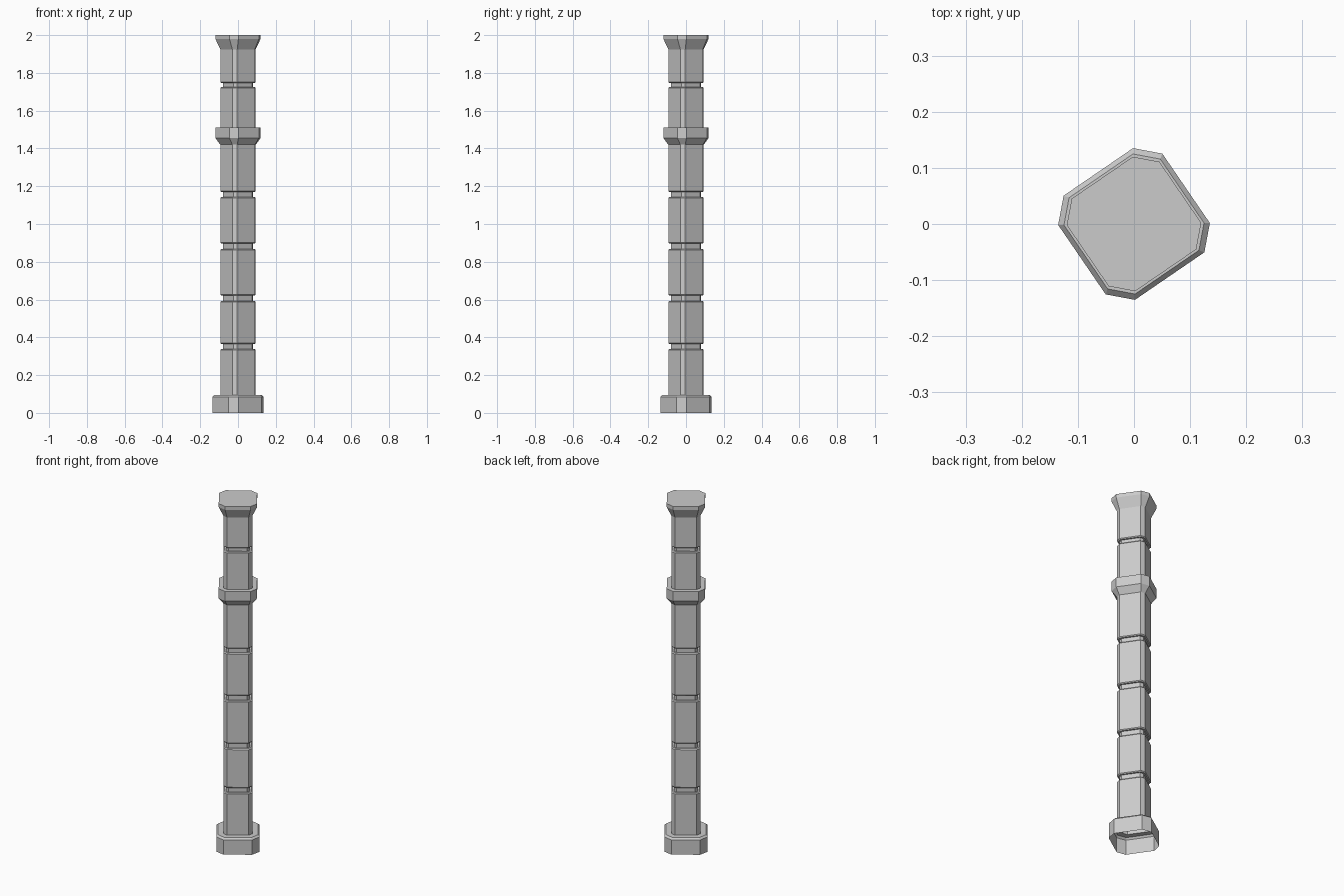
import bpy, bmesh, math

if "Cube" in bpy.data.objects:
    bpy.data.objects.remove(bpy.data.objects["Cube"])

TURN = math.radians(34.4)      # the square plan is turned about z


def ring(bm, h, s, z):
    """Square with cut corners: h = distance to side, s = half side length."""
    verts = []
    for k in range(4):
        a = TURN + k * math.pi / 2
        for side in (-s, s):
            verts.append(bm.verts.new((h * math.cos(a) - side * math.sin(a),
                                       h * math.sin(a) + side * math.cos(a), z)))
    return verts


def loft(name, profile, cap_top=False):
    """Skin a stack of (h, s, z) rings."""
    bm = bmesh.new()
    rings = [ring(bm, *p) for p in profile]
    for lo, hi in zip(rings, rings[1:]):
        for i in range(8):
            j = (i + 1) % 8
            bm.faces.new((lo[i], lo[j], hi[j], hi[i]))
    if cap_top:
        bm.faces.new(rings[-1])
    mesh = bpy.data.meshes.new(name)
    bm.to_mesh(mesh)
    bm.free()
    obj = bpy.data.objects.new(name, mesh)
    bpy.context.collection.objects.link(obj)


SHAFT = (0.075, 0.0565)
EASED = (0.071, 0.0535)
GROOVE = (0.063, 0.048)
FLARE = (0.100, 0.066)


def shaft(name, z0, z1, grooves):
    """Shaft with eased-edge grooves cut around it."""
    prof = [(*SHAFT, z0)]
    for a, b in grooves:
        prof += [(*SHAFT, a - 0.005), (*EASED, a), (*GROOVE, a),
                 (*GROOVE, b), (*EASED, b), (*SHAFT, b + 0.005)]
    loft(name, prof + [(*SHAFT, z1)])


# Hollow plinth, open underneath
loft("base", [(0.1125, 0.075, 0), (0.1125, 0.075, 0.085),
              (0.104, 0.069, 0.095), (*SHAFT, 0.095)])

# Grooved shafts below and above the collar
shaft("lower_shaft", 0.095, 1.42,
      [(0.337, 0.366), (0.592, 0.622), (0.867, 0.897), (1.142, 1.169)])
shaft("upper_shaft", 1.51, 1.925, [(1.725, 1.747)])

# Flared collar and capital
loft("collar", [(*SHAFT, 1.42), (*FLARE, 1.455), (*FLARE, 1.51), (*SHAFT, 1.51)])
loft("capital", [(*SHAFT, 1.925), (*FLARE, 1.98), (*FLARE, 2.0)], cap_top=True)
